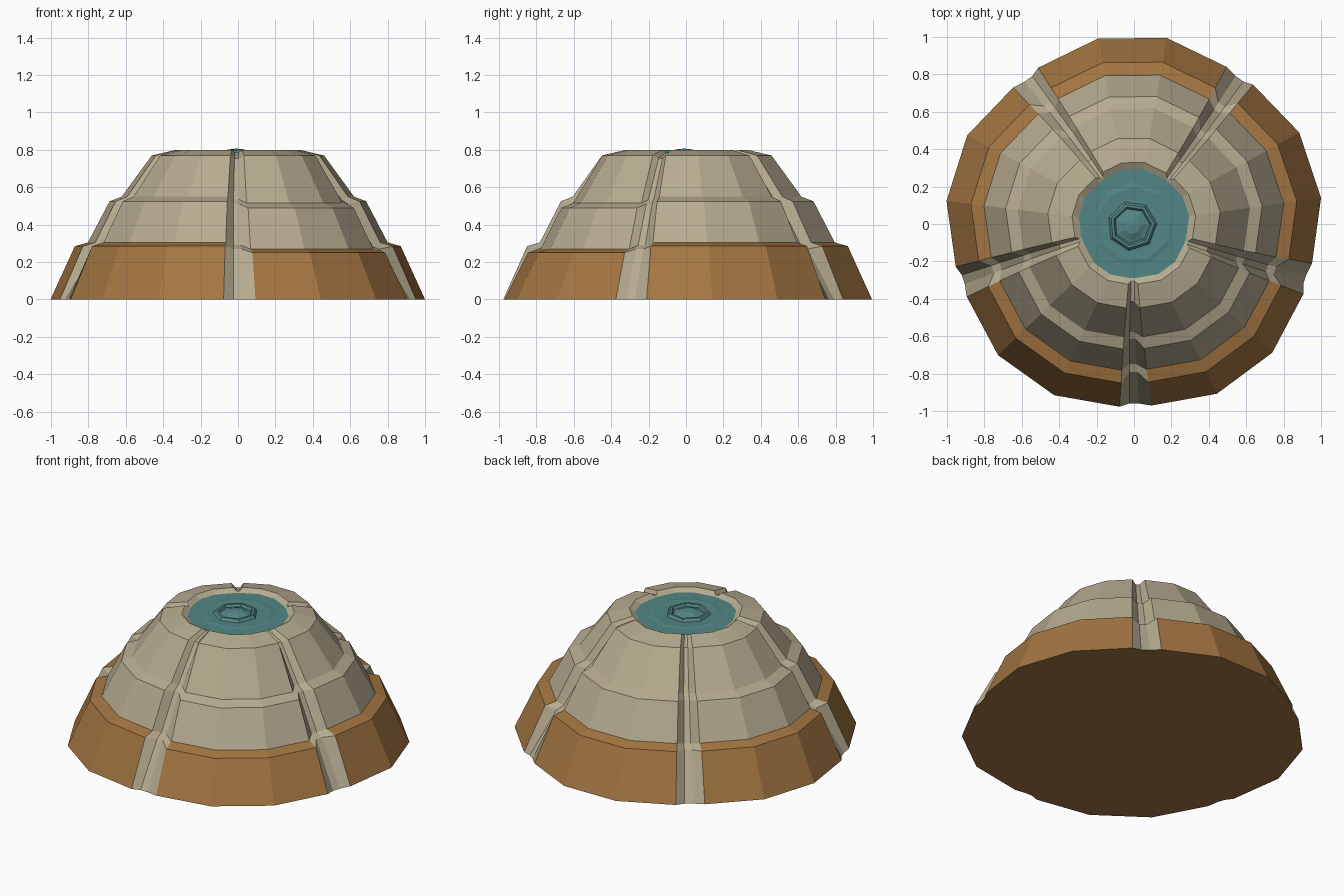
import bpy, bmesh
from math import sin, cos, radians

cube = bpy.data.objects.get("Cube")
if cube:
    bpy.data.objects.remove(cube)


def material(name, rgb):
    m = bpy.data.materials.new(name)
    m.use_nodes = True
    m.diffuse_color = (*rgb, 1)
    m.node_tree.nodes["Principled BSDF"].inputs["Base Color"].default_value = (*rgb, 1)
    return m


stone = material("pale_stone", (0.47, 0.41, 0.28))
earth = material("brown_earth", (0.37, 0.18, 0.054))
water = material("teal_water", (0.085, 0.24, 0.235))


def finish(bm, name, mats):
    bmesh.ops.recalc_face_normals(bm, faces=bm.faces)
    mesh = bpy.data.meshes.new(name)
    bm.to_mesh(mesh)
    bm.free()
    for m in mats:
        mesh.materials.append(m)
    obj = bpy.data.objects.new(name, mesh)
    bpy.context.collection.objects.link(obj)
    return obj


def polar(bm, r, deg, z, cx=0, cy=0):
    a = radians(deg)
    return bm.verts.new((cx + r * cos(a), cy + r * sin(a), z))


# Terraced mound: each ring has five sectors of four corners,
# with a two-point groove floor between neighbouring sectors
PROFILE = [(1.0, 0), (0.87, 0.285), (0.80, 0.305), (0.685, 0.525),
           (0.62, 0.55), (0.46, 0.77), (0.33, 0.80), (0.295, 0.78)]
FACTORS = (0.975, 1.01, 1.01, 0.98)
DEPTHS = (0.02, 0.06, 0.035, 0.055, 0.03, 0.035, 0.02, 0)
SECTORS = 5

bm = bmesh.new()
rings = []
for i, (r, z) in enumerate(PROFILE):
    t = i / (len(PROFILE) - 1)
    ring = []
    for s in range(SECTORS):
        g = -90 + 72 * s
        drop = 0.035 if s == 0 and 1 <= i <= 4 else 0
        floor_z = z - (0.015 if 1 <= i <= 6 else 0)
        for deg in (-1.5 - 1.5 * t, 1.5 - 1.5 * t):
            ring.append(polar(bm, r * 0.98 - DEPTHS[i], g + deg, floor_z))
        for f, deg in zip(FACTORS, (5.5 - 2 * t, 26, 47, 67.5 - t)):
            ring.append(polar(bm, r * f, g + deg, z - drop))
    rings.append(ring)

count = len(rings[0])
for i in range(len(rings) - 1):
    for k in range(count):
        n = (k + 1) % count
        face = bm.faces.new((rings[i][k], rings[i][n], rings[i + 1][n], rings[i + 1][k]))
        # Brown lower terrace, stone grooves and upper terraces
        face.material_index = 1 if i < 2 and k % 6 in (2, 3, 4) else 0
bm.faces.new(rings[0][::-1]).material_index = 1
bm.faces.new(rings[-1]).material_index = 2
finish(bm, "terraced_mound", (stone, earth, water))


def turned(name, profile, sides, turn, cx, cy, mat):
    """Faceted turned shape closed by a point at its centre."""
    bm = bmesh.new()
    loops = [[polar(bm, r, turn + 360 * k / sides, z, cx, cy) for k in range(sides)]
             for r, z in profile[:-1]]
    tip = bm.verts.new((cx, cy, profile[-1][1]))
    for k in range(sides):
        n = (k + 1) % sides
        for a, b in zip(loops, loops[1:]):
            bm.faces.new((a[k], a[n], b[n], b[k]))
        bm.faces.new((loops[-1][k], loops[-1][n], tip))
    return finish(bm, name, (mat,))


# Ripples and the raised bubble in the middle of the pool
turned("pool_ripples", [(0.23, 0.779), (0.2, 0.784), (0.16, 0.782), (0, 0.782)],
       9, 10, 0, 0, water)
turned("pool_bubble", [(0.135, 0.78), (0.12, 0.799), (0.105, 0.799), (0.095, 0.784),
                       (0.075, 0.79), (0.045, 0.802), (0, 0.807)],
       7, 5, -0.01, -0.01, water)
